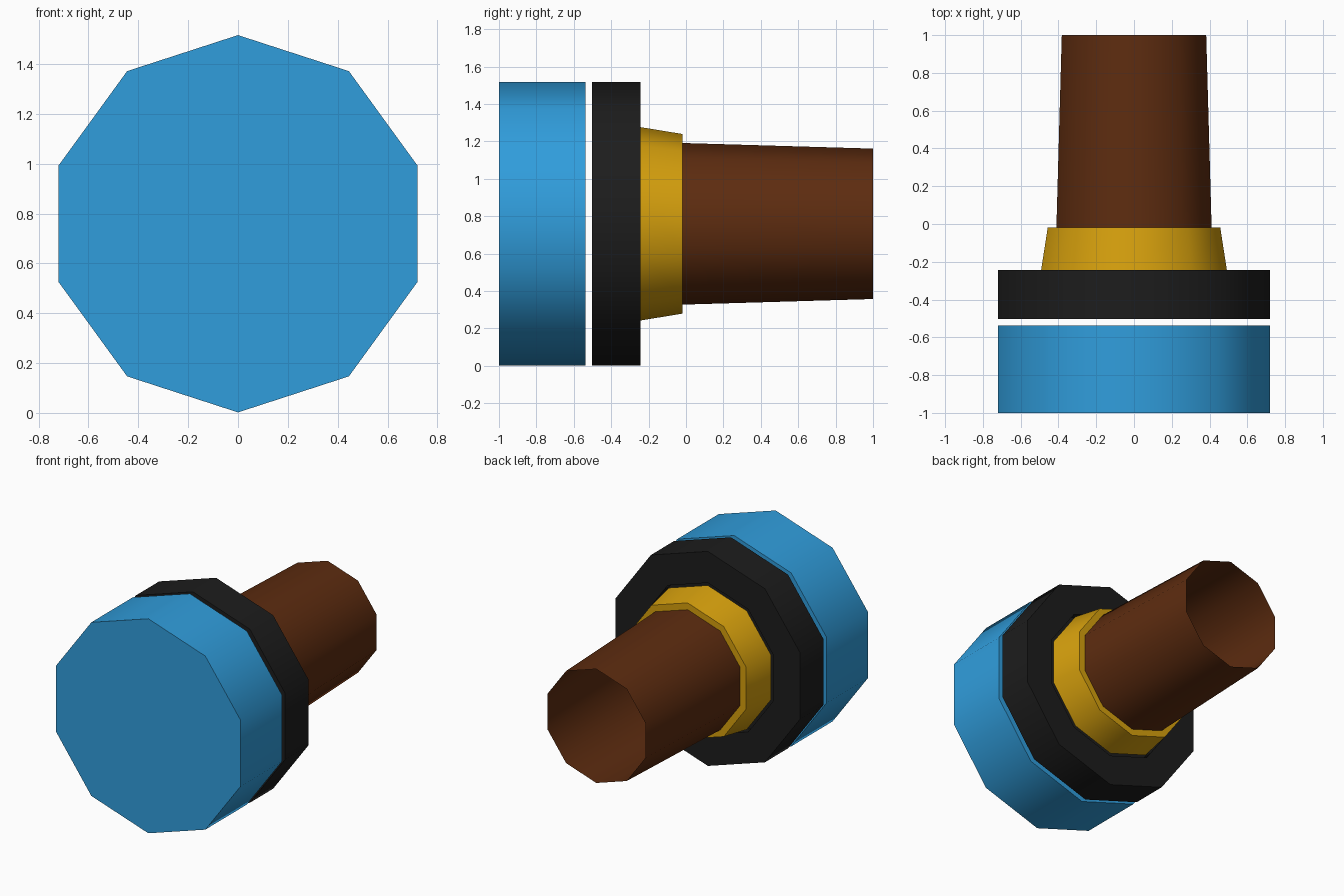
import bpy, bmesh, math

if "Cube" in bpy.data.objects:
    bpy.data.objects.remove(bpy.data.objects["Cube"])

SIDES, CZ = 10, 0.759


def material(name, rgb):
    m = bpy.data.materials.new(name)
    m.diffuse_color = (*rgb, 1)
    m.use_nodes = True
    m.node_tree.nodes["Principled BSDF"].inputs["Base Color"].default_value = m.diffuse_color
    return m


def lathe(name, profile, mat):
    """Ten-sided turned part along y; profile is (y, radius), radius 0 closes a cap."""
    bm = bmesh.new()
    rings = []
    for y, r in profile:
        if r == 0:
            rings.append(None)
            continue
        rings.append([bm.verts.new((r * math.sin(a), y, CZ + r * math.cos(a)))
                      for a in (2 * math.pi * i / SIDES for i in range(SIDES))])
    for a, b in zip(rings, rings[1:]):
        if a is None or b is None:
            bm.faces.new(a or b)
            continue
        for i in range(SIDES):
            j = (i + 1) % SIDES
            bm.faces.new((a[i], a[j], b[j], b[i]))
    bmesh.ops.recalc_face_normals(bm, faces=bm.faces)
    me = bpy.data.meshes.new(name)
    bm.to_mesh(me)
    bm.free()
    me.materials.append(mat)
    ob = bpy.data.objects.new(name, me)
    bpy.context.collection.objects.link(ob)
    bpy.context.view_layer.objects.active = ob
    bpy.ops.object.select_all(action='DESELECT')
    ob.select_set(True)
    bpy.ops.object.shade_smooth_by_angle(angle=math.radians(40))
    return ob


blue = material("blue", (0.03, 0.34, 0.72))
black = material("black", (0.012, 0.012, 0.012))
gold = material("gold", (0.67, 0.35, 0.004))
brown = material("brown", (0.11, 0.025, 0.005))

# Front cap
lathe("front_cap", [(-1, 0), (-1, 0.757), (-0.537, 0.757), (-0.537, 0)], blue)
# Collar disc with a shallow socket at the back
lathe("collar_disc", [(-0.503, 0), (-0.503, 0.757), (-0.244, 0.757),
                      (-0.244, 0.535), (-0.30, 0.535), (-0.30, 0)], black)
# Tapered ferrule with a thin rim
lathe("ferrule", [(-0.244, 0.517), (-0.018, 0.48), (-0.018, 0.432)], gold)
# Open tapered tube
lathe("tube", [(-0.30, 0.44), (-0.018, 0.432), (1, 0.402)], brown)
